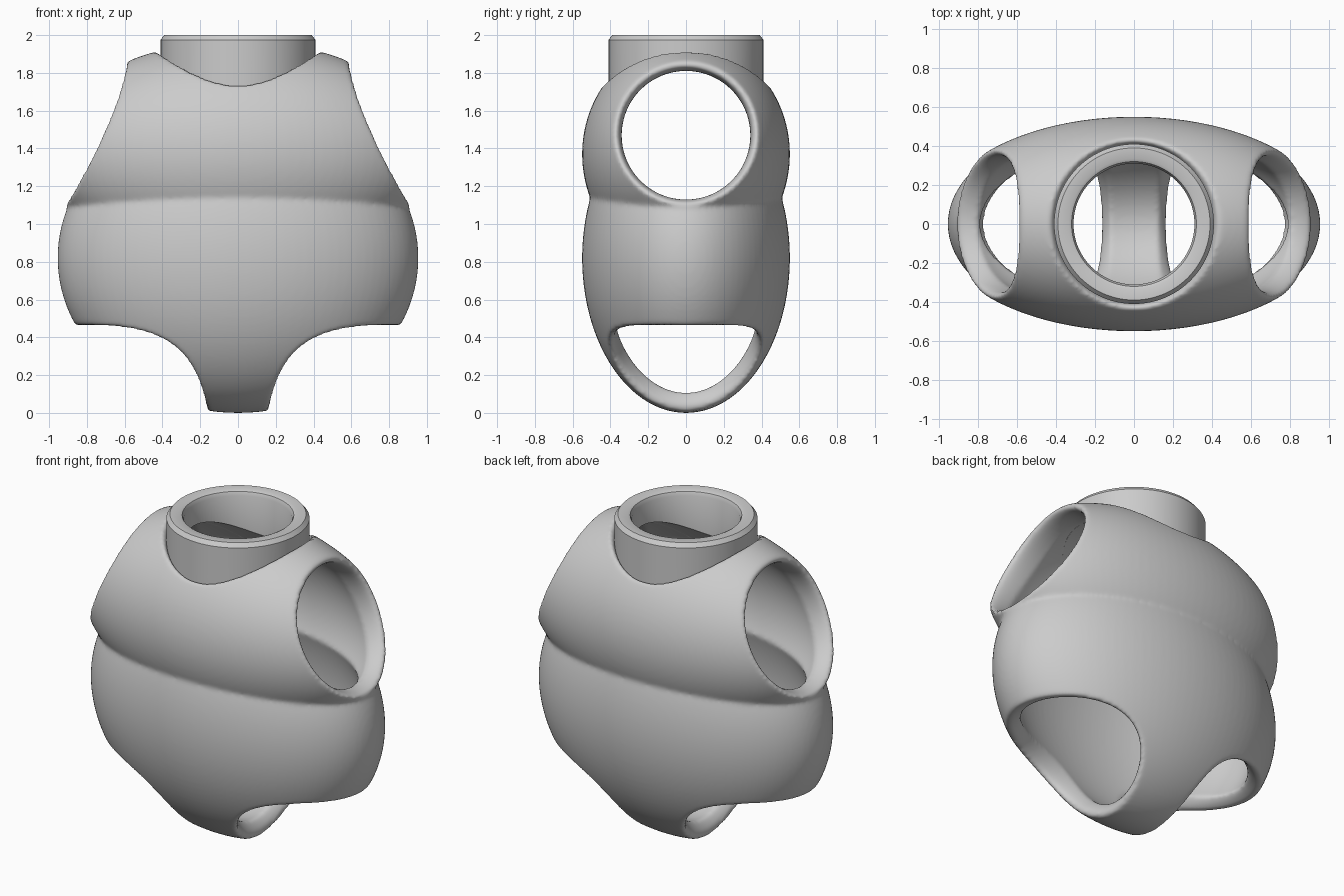
import bpy, bmesh, math
from mathutils import Vector

if "Cube" in bpy.data.objects:
    bpy.data.objects.remove(bpy.data.objects["Cube"], do_unlink=True)

grey = bpy.data.materials.new("plain grey")
grey.use_nodes = True
grey.diffuse_color = (0.6, 0.6, 0.6, 1)
grey.node_tree.nodes["Principled BSDF"].inputs["Base Color"].default_value = (0.6, 0.6, 0.6, 1)

# centre and radii of the chest and hip ellipsoids
CHEST = (Vector((0, 0, 1.37)), Vector((1.02, 0.55, 0.60)))
HIPS = (Vector((0, 0, 0.82)), Vector((0.955, 0.55, 0.82)))
WALL = 0.1
SIDES = 96


def add_object(name, bm):
    bmesh.ops.recalc_face_normals(bm, faces=bm.faces)
    mesh = bpy.data.meshes.new(name)
    bm.to_mesh(mesh)
    bm.free()
    obj = bpy.data.objects.new(name, mesh)
    bpy.context.collection.objects.link(obj)
    mesh.materials.append(grey)
    return obj


def apply_modifiers(obj):
    deps = bpy.context.evaluated_depsgraph_get()
    mesh = bpy.data.meshes.new_from_object(obj.evaluated_get(deps))
    obj.modifiers.clear()
    obj.data = mesh


def boolean(obj, other, operation):
    mod = obj.modifiers.new("cut", 'BOOLEAN')
    mod.operation, mod.solver, mod.object = operation, 'EXACT', other
    apply_modifiers(obj)


def remove(*objs):
    for obj in objs:
        bpy.data.objects.remove(obj, do_unlink=True)


def ellipsoid(name, shape, inset):
    bm = bmesh.new()
    bmesh.ops.create_uvsphere(bm, u_segments=SIDES, v_segments=64, radius=1)
    for v in bm.verts:
        v.co = shape[0] + v.co * (shape[1] - Vector((inset,) * 3))
    return add_object(name, bm)


def trunk(name, inset):
    chest, hips = ellipsoid(name, CHEST, inset), ellipsoid("hips", HIPS, inset)
    boolean(chest, hips, 'UNION')
    remove(hips)
    return chest


def exit_distance(point, axis, inset):
    """Distance along the axis at which a line leaves the inset trunk."""
    best = []
    for centre, radii in (CHEST, HIPS):
        r = radii - Vector((inset,) * 3)
        p = Vector(a / b for a, b in zip(point - centre, r))
        d = Vector(a / b for a, b in zip(axis, r))
        disc = p.dot(d) ** 2 - d.dot(d) * (p.dot(p) - 1)
        if disc >= 0:
            best.append((math.sqrt(disc) - p.dot(d)) / d.dot(d))
    return max(best, default=0)


def loft(rings, closed=False):
    bm = bmesh.new()
    loops = [[bm.verts.new(p) for p in ring] for ring in rings]
    pairs = list(zip(loops, loops[1:])) + ([(loops[-1], loops[0])] if closed else [])
    for a, b in pairs:
        for i in range(SIDES):
            j = (i + 1) % SIDES
            bm.faces.new((a[i], a[j], b[j], b[i]))
    if not closed:
        bm.faces.new(loops[0])
        bm.faces.new(loops[-1])
    return bm


def opening_cutter(name, start, axis, outer, inner, drift=Vector()):
    """Tube that follows the trunk surface with a rounded lip."""
    axis = Vector(axis).normalized()
    side = Vector((0, 1, 0))
    up = axis.cross(side)

    def ring(radius, shift=Vector()):
        for i in range(SIDES):
            a = math.tau * i / SIDES
            yield Vector(start) + shift + radius * (math.cos(a) * side + math.sin(a) * up)

    rings = [[p + axis * 2 for p in ring(outer)]]
    steps = 8
    for k in range(steps + 1):
        t = k / steps * math.pi / 2
        radius = outer + (inner - outer) * math.sin(t)
        inset = -0.004 + (WALL + 0.004) * (1 - math.cos(t))
        rings.append([p + axis * exit_distance(p, axis, inset)
                      for p in ring(radius, drift * math.sin(t))])
    rings.append(list(ring(inner, drift)))
    return add_object(name, loft(rings))


# hollow body
body = trunk("torso_shell", 0)
cavity = trunk("cavity", WALL)
boolean(body, cavity, 'DIFFERENCE')

# neck, arm and leg openings
cutters = [opening_cutter("neck_cutter", (0, 0, 1.3), (0, 0, 1), 0.45, 0.40)]
for s in (-1, 1):
    cutters.append(opening_cutter("arm_cutter", (s * 0.1, 0, 1.488), (s, 0, 0),
                                  0.40, 0.34, Vector((0, 0, -0.018))))
    cutters.append(opening_cutter("leg_cutter", (s * -0.05, 0, 0.8), (s, 0, -1), 0.43, 0.368))
for cutter in cutters:
    boolean(body, cutter, 'DIFFERENCE')
remove(*cutters)

# even, softened surface
remesh = body.modifiers.new("even", 'REMESH')
remesh.mode, remesh.voxel_size = 'VOXEL', 0.013
soft = body.modifiers.new("soften", 'SMOOTH')
soft.factor, soft.iterations = 0.5, 6
apply_modifiers(body)

# neck ring, turned from a profile and trimmed to the cavity
profile = [(0.41, 1.4), (0.41, 1.975), (0.39, 2.0), (0.335, 2.0),
           (0.32, 1.993), (0.31, 1.97), (0.31, 1.4)]
turned = [[Vector((r * math.cos(math.tau * i / SIDES), r * math.sin(math.tau * i / SIDES), z))
           for i in range(SIDES)] for r, z in profile]
neck = add_object("neck_ring", loft(turned, closed=True))
boolean(neck, cavity, 'DIFFERENCE')
remove(cavity)

# shading
for obj, angle in ((body, 60), (neck, 30)):
    if not obj.data.materials:
        obj.data.materials.append(grey)
    bpy.ops.object.select_all(action='DESELECT')
    obj.select_set(True)
    bpy.context.view_layer.objects.active = obj
    bpy.ops.object.shade_smooth_by_angle(angle=math.radians(angle))
